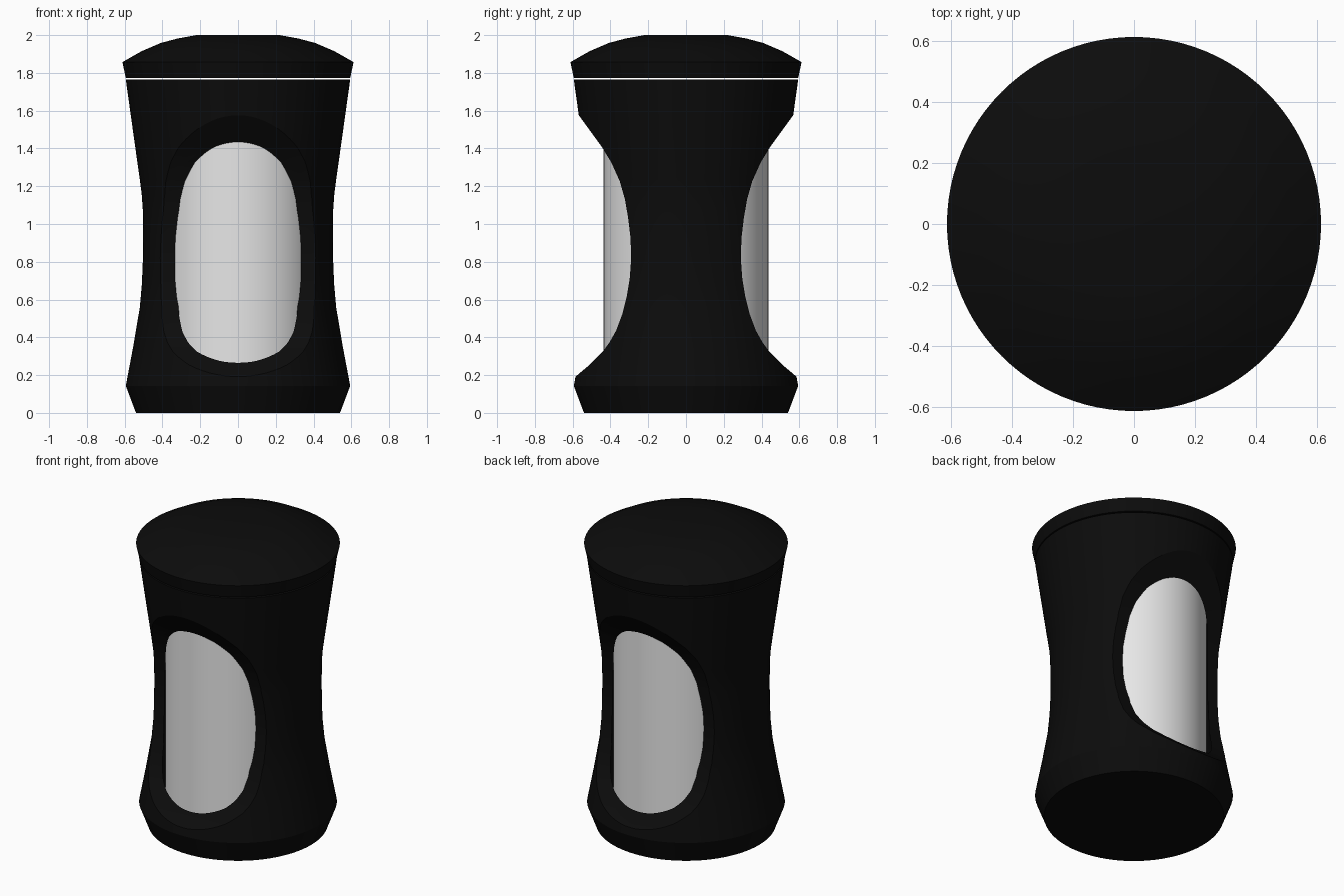
import bpy, bmesh, math

if "Cube" in bpy.data.objects:
    bpy.data.objects.remove(bpy.data.objects["Cube"])

SEG = 96


def material(name, rgb):
    m = bpy.data.materials.new(name)
    m.diffuse_color = (*rgb, 1)
    m.use_nodes = True
    m.node_tree.nodes["Principled BSDF"].inputs["Base Color"].default_value = m.diffuse_color
    return m


black = material("matte black", (0.0035, 0.0035, 0.0035))
grey = material("pale glass", (0.8, 0.8, 0.8))


def new_object(name, bm, mat):
    bmesh.ops.recalc_face_normals(bm, faces=bm.faces[:])
    me = bpy.data.meshes.new(name)
    bm.to_mesh(me)
    bm.free()
    me.materials.append(mat)
    ob = bpy.data.objects.new(name, me)
    bpy.context.collection.objects.link(ob)
    return ob


def lathe(name, profile, mat):
    """Revolve (radius, z) points; the profile starts and ends on the axis."""
    bm = bmesh.new()
    rings = []
    for r, z in profile:
        if r == 0:
            rings.append([bm.verts.new((0, 0, z))] * SEG)
        else:
            rings.append([bm.verts.new((r * math.cos(2 * math.pi * i / SEG),
                                        r * math.sin(2 * math.pi * i / SEG), z))
                          for i in range(SEG)])
    for a, b in zip(rings, rings[1:]):
        for i in range(SEG):
            j = (i + 1) % SEG
            bm.faces.new(list(dict.fromkeys((a[i], a[j], b[j], b[i]))))
    return new_object(name, bm, mat)


def smooth(ob):
    bpy.ops.object.select_all(action='DESELECT')
    ob.select_set(True)
    bpy.context.view_layer.objects.active = ob
    bpy.ops.object.shade_smooth_by_angle(angle=math.radians(25))


# hollow waisted sleeve: outside going up, then inside going down
outer = [(0, 0), (0.54, 0), (0.594, 0.143), (0.555, 0.35), (0.52, 0.557),
         (0.509, 0.68), (0.504, 0.80), (0.503, 0.94), (0.504, 1.077),
         (0.51, 1.16), (0.52, 1.236), (0.557, 1.50), (0.594, 1.765)]
inner = [(0.52, 1.765), (0.465, 1.44), (0.45, 1.236), (0.443, 1.077),
         (0.443, 0.80), (0.455, 0.557), (0.50, 0.27), (0.50, 0.08), (0, 0.08)]
sleeve = lathe("sleeve", outer + inner, black)

# scooped windows on front and back
scoop = [(0.65, 1.689), (0.567, 1.575), (0.444, 1.406), (0.395, 1.325),
         (0.35, 1.225), (0.323, 1.13), (0.306, 1.03), (0.294, 0.93),
         (0.29, 0.82), (0.298, 0.71), (0.313, 0.62), (0.338, 0.52),
         (0.37, 0.435), (0.405, 0.373), (0.44, 0.325), (0.51, 0.255),
         (0.58, 0.196), (0.66, 0.13), (0.9, 0.13), (0.9, 1.689)]
for side in (-1, 1):
    bm = bmesh.new()
    face = bm.faces.new([bm.verts.new((-0.9, side * y, z)) for y, z in scoop])
    ext = bmesh.ops.extrude_face_region(bm, geom=[face])
    verts = [g for g in ext["geom"] if isinstance(g, bmesh.types.BMVert)]
    bmesh.ops.translate(bm, verts=verts, vec=(1.8, 0, 0))
    cutter = new_object("window_cutter", bm, black)
    cutter.hide_render = True
    mod = sleeve.modifiers.new("window", 'BOOLEAN')
    mod.operation = 'DIFFERENCE'
    mod.solver = 'EXACT'
    mod.object = cutter
    bpy.context.view_layer.objects.active = sleeve
    bpy.ops.object.modifier_apply(modifier=mod.name)
    bpy.data.objects.remove(cutter, do_unlink=True)
smooth(sleeve)

# glass jar inside the sleeve
smooth(lathe("glass_jar", [(0, 0.08), (0.437, 0.08), (0.437, 1.75), (0, 1.75)], grey))

# domed lid, floating just above the sleeve
smooth(lathe("lid", [(0, 1.774), (0.594, 1.774), (0.612, 1.857), (0.51, 1.915),
                     (0.41, 1.958), (0.32, 1.982), (0.22, 2.0), (0, 2.0)], black))
